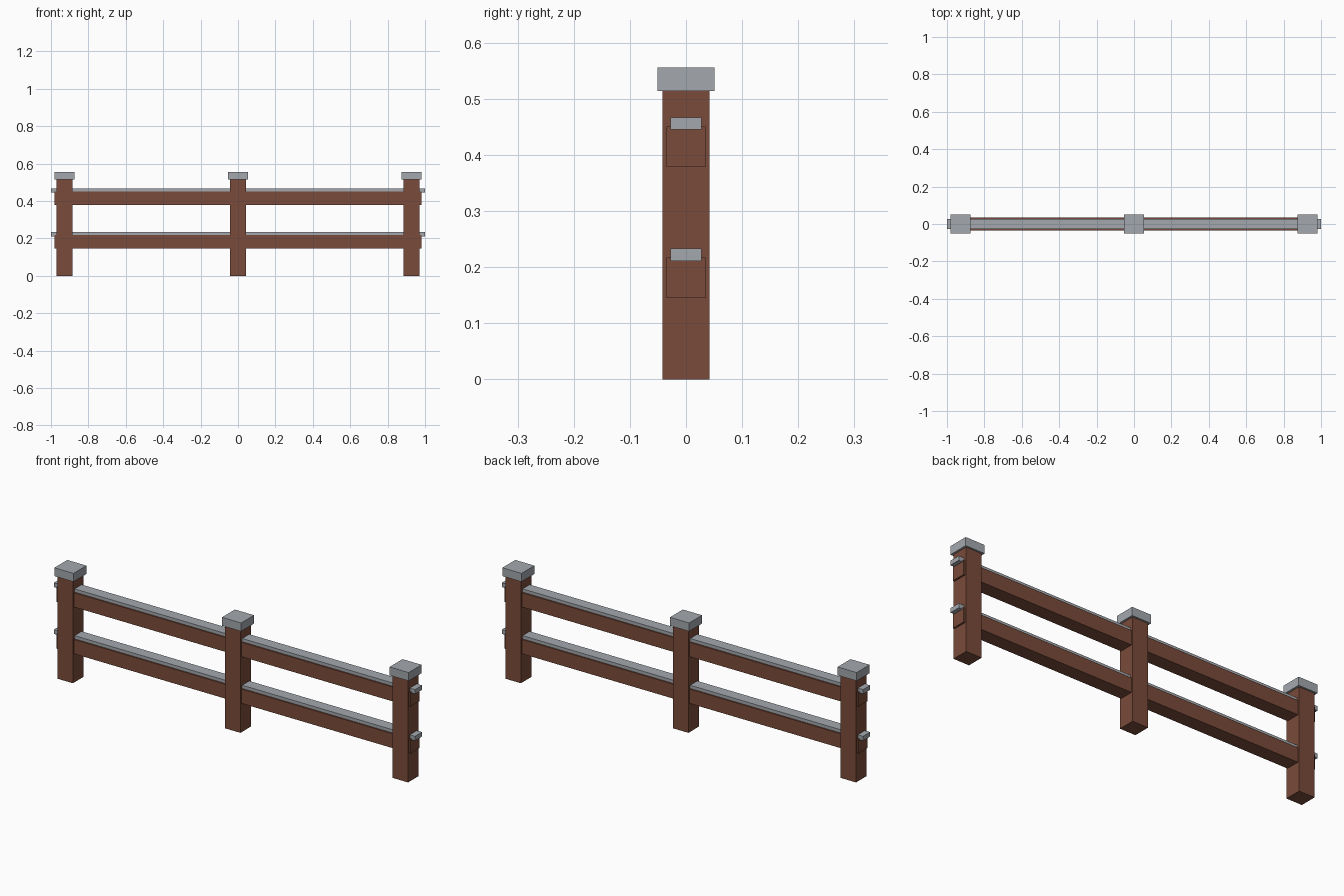
import bpy
import bmesh
from mathutils import Matrix, Vector

default_cube = bpy.data.objects.get("Cube")
if default_cube:
    bpy.data.objects.remove(default_cube, do_unlink=True)


def make_material(name, color):
    mat = bpy.data.materials.new(name)
    mat.use_nodes = True
    mat.diffuse_color = color
    bsdf = next(n for n in mat.node_tree.nodes if n.type == "BSDF_PRINCIPLED")
    bsdf.inputs["Base Color"].default_value = color
    return mat


def make_box(name, x, half_x, half_y, bottom, top, mat):
    """Box centred on y = 0, spanning bottom to top."""
    mesh = bpy.data.meshes.new(name)
    bm = bmesh.new()
    size = Vector((2 * half_x, 2 * half_y, top - bottom))
    bmesh.ops.create_cube(bm, size=1, matrix=Matrix.Diagonal(size).to_4x4())
    bm.to_mesh(mesh)
    bm.free()
    mesh.materials.append(mat)
    obj = bpy.data.objects.new(name, mesh)
    obj.location = (x, 0, (bottom + top) / 2)
    bpy.context.collection.objects.link(obj)
    return obj


wood = make_material("brown wood", (0.195, 0.070, 0.042, 1))
metal = make_material("pale grey", (0.371, 0.392, 0.423, 1))

# Square posts with overhanging caps
for side, x in (("right", -0.928), ("middle", 0), ("left", 0.928)):
    make_box(f"{side}_post", x, 0.043, 0.042, 0, 0.515, wood)
    make_box(f"{side}_post_cap", x, 0.053, 0.051, 0.514, 0.556, metal)

# Full-length rails, each with a narrower, longer strip along its top
for level, bottom in (("lower", 0.145), ("upper", 0.379)):
    make_box(f"{level}_rail", 0, 0.98, 0.035, bottom, bottom + 0.072, wood)
    make_box(f"{level}_rail_strip", 0, 1, 0.028, bottom + 0.066, bottom + 0.088, metal)
